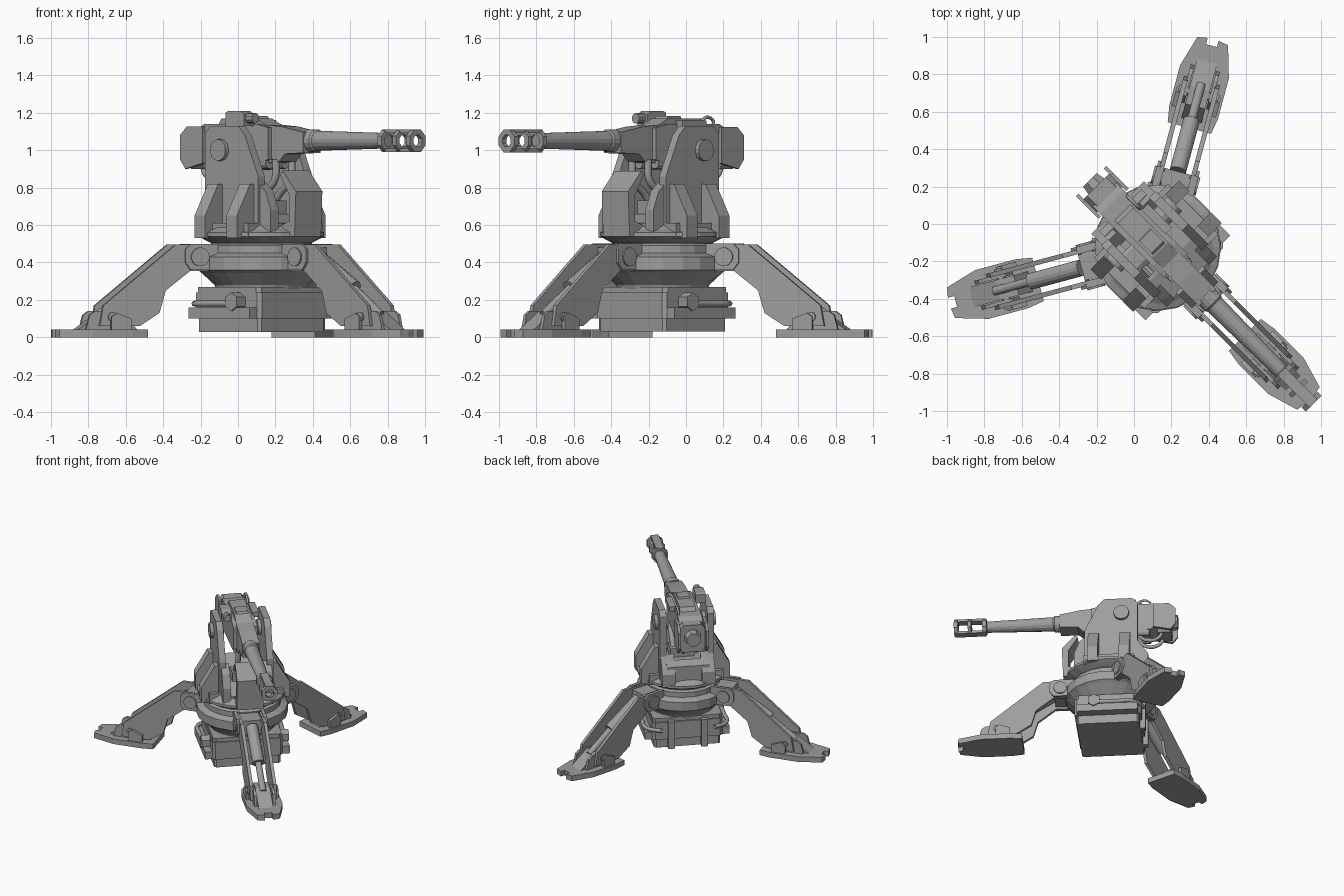
import bpy, bmesh, math
from mathutils import Matrix, Vector

if "Cube" in bpy.data.objects:
    bpy.data.objects.remove(bpy.data.objects["Cube"])

# Local frame: +x along the barrel, +y lateral; whole turret is turned -45 degrees
HUB = Matrix.Translation((0.125, -0.125, 0)) @ Matrix.Rotation(math.radians(-45), 4, 'Z')
STEEL = bpy.data.materials.new('dark_steel')
STEEL.diffuse_color = (.34, .34, .34, 1)
STEEL.use_nodes = True
STEEL.node_tree.nodes["Principled BSDF"].inputs["Base Color"].default_value = STEEL.diffuse_color


def link(name, data, M):
    data.materials.append(STEEL)
    ob = bpy.data.objects.new(name, data)
    ob.matrix_world = M
    bpy.context.collection.objects.link(ob)
    return ob


def finish(name, bm, M):
    bmesh.ops.recalc_face_normals(bm, faces=bm.faces[:])
    me = bpy.data.meshes.new(name)
    bm.to_mesh(me)
    bm.free()
    return link(name, me, M)


def prism(name, pts, a, b, plane='xz', M=HUB):
    """Extrude a 2D outline from a to b along the axis normal to its plane."""
    place = {'xz': lambda p, t: (p[0], t, p[1]), 'xy': lambda p, t: (p[0], p[1], t),
             'yz': lambda p, t: (t, p[0], p[1])}[plane]
    bm = bmesh.new()
    lo = [bm.verts.new(place(p, a)) for p in pts]
    hi = [bm.verts.new(place(p, b)) for p in pts]
    bm.faces.new(lo)
    bm.faces.new(hi)
    n = len(pts)
    for i in range(n):
        j = (i + 1) % n
        bm.faces.new((lo[i], lo[j], hi[j], hi[i]))
    return finish(name, bm, M)


def box(name, x, y, z, M=HUB):
    return prism(name, [(x[0], z[0]), (x[1], z[0]), (x[1], z[1]), (x[0], z[1])], *y, M=M)


def lathe(name, prof, seg, p=(0, 0, 0), d=(0, 0, 1), M=HUB, closed=False):
    """Revolve (radius, height) points about direction d through p."""
    q = Vector(d).to_track_quat('Z', 'Y')
    bm = bmesh.new()
    rings = []
    for r, h in prof:
        rings.append([bm.verts.new(Vector(p) + q @ Vector((
            r * math.cos(math.tau * (k + .5) / seg), r * math.sin(math.tau * (k + .5) / seg), h)))
            for k in range(seg)])
    pairs = list(zip(rings, rings[1:])) + ([(rings[-1], rings[0])] if closed else [])
    for s, t in pairs:
        for k in range(seg):
            m = (k + 1) % seg
            bm.faces.new((s[k], s[m], t[m], t[k]))
    if not closed:
        bm.faces.new(rings[0])
        bm.faces.new(rings[-1])
    return finish(name, bm, M)


def rod(name, p0, p1, r0, r1=None, seg=16, M=HUB):
    d = Vector(p1) - Vector(p0)
    return lathe(name, [(r0, 0), (r1 or r0, d.length)], seg, p0, d, M)


def hose(name, pts, r, M=HUB):
    cu = bpy.data.curves.new(name, 'CURVE')
    cu.dimensions = '3D'
    cu.bevel_depth, cu.bevel_resolution, cu.resolution_u = r, 2, 5
    sp = cu.splines.new('BEZIER')
    sp.bezier_points.add(len(pts) - 1)
    for bp, co in zip(sp.bezier_points, pts):
        bp.co = co
        bp.handle_left_type = bp.handle_right_type = 'AUTO'
    link(name, cu, M)


def chamfered(hx, hy, c):
    return [(hx, hy - c), (hx - c, hy), (c - hx, hy), (-hx, hy - c),
            (-hx, c - hy), (c - hx, -hy), (hx - c, -hy), (hx, c - hy)]


# Central ring stack
lathe('pedestal_ring', [(.24, .25), (.25, .28), (.32, .345), (.34, .36), (.34, .43),
                        (.29, .45), (.29, .49), (.27, .5), (.27, .51)], 20)
lathe('turntable', [(.26, .5), (.31, .525), (.335, .54), (.335, .56), (.3, .575), (.25, .61)], 20)

# Underslung power box
prism('box_bottom', chamfered(.235, .25, .015), .03, .1, 'xy')
prism('box_middle', chamfered(.25, .265, .02), .1, .24, 'xy')
prism('box_lid', chamfered(.24, .26, .02), .24, .27, 'xy')
for s in (-1, 1):
    box('box_rail', (-.23, .23), sorted((s * .25, s * .32)), (.1, .16))
    rod('box_bolt', (.1, s * .26, .19), (.1, s * .33, .19), .05, seg=6)
    hose('box_cable', [(.1, s * .31, .18), (-.05, s * .31, .18), (-.2, s * .3, .18), (-.27, s * .2, .18)], .016)
    box('box_strap', (-.275, -.22), sorted((s * .1, s * .15)), (.03, .25))

# Three legs
foot = [(.66, .12), (.75, .135), (.97, .135), (1.14, .085), (1.15, .03), (1.115, .03)]
foot += [(x, -y) for x, y in reversed(foot)]
arm = [(.3, .495), (.5, .495), (.9, .17), (.92, .06), (.7, .06), (.59, .13), (.555, .25), (.42, .355), (.3, .355)]
for i in range(3):
    L = HUB @ Matrix.Rotation(math.tau * i / 3, 4, 'Z')
    prism('leg_foot', foot, 0, .042, 'xy', L)
    prism('foot_wedge', [(.7, .04), (1.03, .04), (1.0, .06), (.88, .14), (.78, .14)], -.055, .055, M=L)
    box('leg_hinge', (.24, .42), (-.07, .07), (.37, .48), L)
    rod('hinge_pin', (.37, -.125, .43), (.37, .125, .43), .05, M=L)
    rod('leg_piston', (.42, 0, .43), (.7, 0, .26), .045, M=L)
    rod('piston_rod', (.69, 0, .265), (.9, 0, .12), .024, M=L)
    rod('foot_pin', (.85, -.11, .11), (.85, .11, .11), .025, seg=12, M=L)
    for s in (-1, 1):
        prism('leg_arm', arm, s * .075, s * .1, M=L)
        prism('hinge_cheek', [(.27, .36), (.42, .36), (.45, .4), (.45, .47), (.42, .5), (.27, .5)],
              s * .09, s * .115, M=L)
        prism('foot_bracket', [(.78, .04), (.99, .04), (.97, .12), (.94, .14), (.82, .14), (.78, .08)],
              s * .06, s * .08, M=L)
        prism('foot_stop', [(.75, .04), (.86, .04), (.86, .11), (.83, .13), (.75, .1)],
              s * .1, s * .122, M=L)

# Yoke side plates, buttresses and trunnions
yoke = [(-.22, .53), (-.22, 1.09), (-.18, 1.13), (.03, 1.13), (.08, 1.08), (.18, .86), (.18, .53)]
for s in (-1, 1):
    prism('yoke_plate', yoke, s * .155, s * .205)
    rod('trunnion', (-.1, s * .13, 1.0), (-.1, s * .23, 1.0), .058, seg=14)
    box('yoke_foot', (-.2, .18), sorted((s * .2, s * .28)), (.53, .61))
    for u in (-.17, .07):
        prism('buttress', [(s * .2, .53), (s * .335, .53), (s * .335, .65), (s * .235, .82), (s * .2, .82)],
              u, u + .08, 'yz')
    # Corner armour at front and rear
    prism('corner_armour', [(.15, .53), (.26, .53), (.26, .68), (.22, .78), (.15, .84)], s * .13, s * .19)
    prism('rear_armour', [(-.21, .53), (-.3, .55), (-.3, .65), (-.21, .78)], s * .1, s * .2)

# Turret floor, rear wall and front shield
prism('yoke_floor', [(-.28, .56), (.25, .56), (.25, .61), (.1, .66), (-.15, .66), (-.24, .74), (-.28, .7)], -.16, .16)
box('elevation_motor', (-.02, .1), (-.09, .09), (.64, .73))
prism('front_shield', [(.25, .54), (.35, .54), (.36, .78), (.26, .89), (.24, .87), (.31, .76), (.31, .62), (.25, .6)],
      -.1, .1)

# Gun body
prism('gun_body', [(-.4, .95), (-.4, 1.11), (-.34, 1.14), (.05, 1.14), (.14, 1.12), (.14, .95), (.04, .92), (-.3, .92)],
      -.09, .09)
prism('gun_cover', [(-.27, 1.13), (-.24, 1.17), (.02, 1.17), (.1, 1.13)], -.06, .06)
prism('cover_hatch', [(-.1, 1.16), (-.09, 1.183), (.0, 1.183), (.02, 1.16)], -.045, .045)
prism('mantlet', [(.1, .93), (.1, 1.135), (.22, 1.125), (.38, 1.095), (.38, .985), (.24, .98), (.2, .94)], -.065, .065)
prism('breech', [(-.07, .9), (.07, .9), (.1, .94), (.1, 1.08), (.07, 1.12), (-.07, 1.12), (-.1, 1.08), (-.1, .94)],
      -.46, -.36, 'yz')
rod('breech_cap', (-.46, 0, 1.02), (-.51, 0, 1.02), .065, .055, 8)
for s in (-1, 1):
    prism('breech_plate', [(-.5, .95), (-.5, 1.08), (-.45, 1.125), (-.33, 1.125), (-.33, .93), (-.46, .9)],
          s * .095, s * .115)
    rod('recoil_tube', (-.3, s * .06, .91), (.12, s * .06, .93), .03, seg=12)
    hose('feed_hose', [(.17, s * .06, .95), (.16, s * .06, .84), (.08, s * .06, .77), (.02, s * .06, .7)], .02)
    hose('rear_hose', [(-.4, s * .05, .92), (-.36, s * .05, .86), (-.27, s * .05, .85), (-.2, s * .05, .91)], .014)

# Sight and grab handle on top
prism('sight_box', [(-.11, 1.13), (-.11, 1.2), (-.09, 1.21), (.0, 1.21), (.03, 1.19), (.03, 1.13)], -.16, -.085)
rod('sight_lens', (.02, -.125, 1.17), (.08, -.125, 1.17), .028, seg=10)
hose('grab_handle', [(-.3, .08, 1.12), (-.3, .08, 1.16), (-.22, .08, 1.16), (-.22, .08, 1.12)], .009)
box('side_latch', (-.2, -.02), (.08, .13), (1.12, 1.16))

# Barrel and slotted muzzle brake
lathe('barrel', [(.062, .36), (.062, .42), (.054, .43), (.042, .93), (.054, .94), (.054, .955)], 16,
      (0, 0, 1.05), (1, 0, 0))
for u, w in ((.935, .03), (1.05, .025), (1.15, .03)):
    lathe('brake_ring', [(.034, 0), (.064, 0), (.064, w), (.034, w)], 8, (u, 0, 1.05), (1, 0, 0), closed=True)
for z in (.989, 1.091):
    box('brake_bar', (.94, 1.175), (-.03, .03), (z, z + .02))
